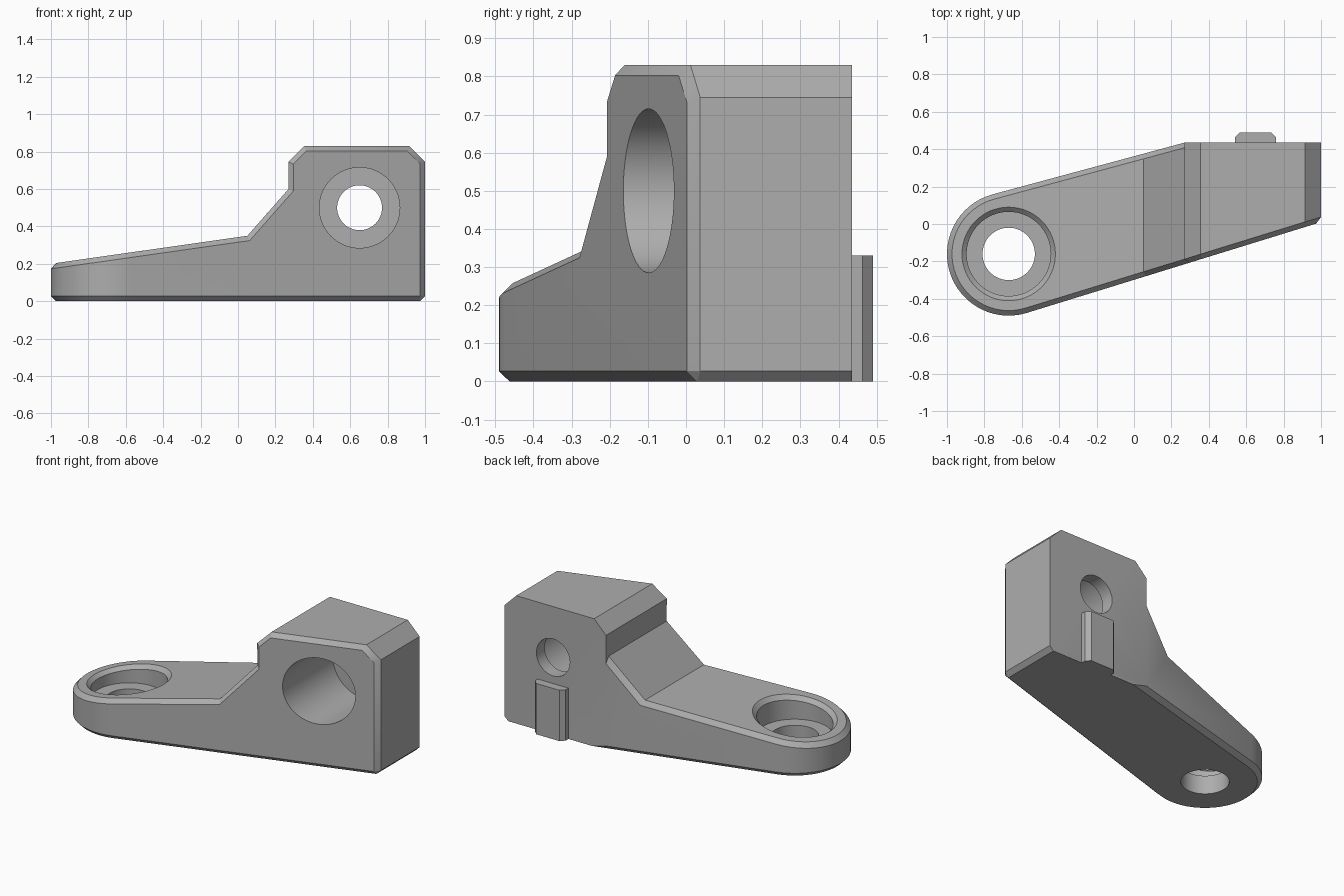
import bpy, bmesh, math
from mathutils import Matrix, Vector

cube = bpy.data.objects.get("Cube")
if cube:
    bpy.data.objects.remove(cube, do_unlink=True)

grey = bpy.data.materials.new("machined grey")
grey.use_nodes = True
grey.diffuse_color = (0.42, 0.42, 0.42, 1)
grey.node_tree.nodes["Principled BSDF"].inputs["Base Color"].default_value = (0.42, 0.42, 0.42, 1)


def add_object(name, bm):
    bmesh.ops.recalc_face_normals(bm, faces=bm.faces)
    mesh = bpy.data.meshes.new(name)
    bm.to_mesh(mesh)
    bm.free()
    mesh.materials.append(grey)
    obj = bpy.data.objects.new(name, mesh)
    bpy.context.collection.objects.link(obj)
    return obj


def prism(name, points, direction):
    """Extrude a closed outline of 3D points."""
    bm = bmesh.new()
    face = bm.faces.new([bm.verts.new(p) for p in points])
    new = bmesh.ops.extrude_face_region(bm, geom=[face])["geom"]
    bmesh.ops.translate(bm, vec=Vector(direction),
                        verts=[v for v in new if isinstance(v, bmesh.types.BMVert)])
    return add_object(name, bm)


def drill(name, radius, start, end):
    """Cylinder cutter between two points."""
    a, b = Vector(start), Vector(end)
    turn = (b - a).to_track_quat('Z', 'Y').to_matrix().to_4x4()
    bm = bmesh.new()
    bmesh.ops.create_cone(bm, cap_ends=True, segments=64, radius1=radius, radius2=radius,
                          depth=(b - a).length, matrix=Matrix.Translation((a + b) / 2) @ turn)
    return add_object(name, bm)


def combine(obj, cutter, operation):
    """Apply a boolean and discard the cutter."""
    cutter.hide_render = True
    mod = obj.modifiers.new("cut", 'BOOLEAN')
    mod.operation, mod.solver, mod.object = operation, 'EXACT', cutter
    bpy.context.view_layer.update()
    deps = bpy.context.evaluated_depsgraph_get()
    mesh = bpy.data.meshes.new_from_object(obj.evaluated_get(deps))
    obj.modifiers.clear()
    obj.data = mesh
    bpy.data.objects.remove(cutter, do_unlink=True)


def chamfer(obj, rule, size):
    bm = bmesh.new()
    bm.from_mesh(obj.data)
    bmesh.ops.remove_doubles(bm, verts=bm.verts, dist=0.0001)
    bmesh.ops.dissolve_limit(bm, angle_limit=0.01, verts=bm.verts, edges=bm.edges)
    bm.normal_update()
    edges = [e for e in bm.edges if len(e.link_faces) == 2 and rule(e)]
    bmesh.ops.bevel(bm, geom=edges, offset=size, offset_type='OFFSET', segments=1,
                    profile=0.5, affect='EDGES', clamp_overlap=False)
    bm.to_mesh(obj.data)
    bm.free()


# Plan outline: round eye end, tapered arm, square block
eye = Vector((-0.67, -0.16, 0))
R, back_y, step_x = 0.33, 0.435, 0.27
start, stop = math.radians(105.1), math.radians(287)
arc = [eye + R * Vector((math.cos(t), math.sin(t), 0))
       for t in [start + (stop - start) * i / 30 for i in range(31)]]
body = prism("bracket_body", arc + [(1, 0.01, 0), (1, back_y, 0), (step_x, back_y, 0)], (0, 0, 1.2))

# Side profile: sloping arm, ramp, step and clipped block top
side = [(-1.2, -0.2), (1.2, -0.2), (1.2, 0.545), (0.915, 0.83), (0.355, 0.83),
        (step_x, 0.745), (step_x, 0.6), (0.05, 0.35), (-1.2, 0.172)]
combine(body, prism("side_profile", [(x, -1, z) for x, z in side], (0, 2, 0)), 'INTERSECT')


# Chamfer around the front, eye and arm, but not the back of the block
def is_rim_wall(face):
    n = face.normal
    at_eye = face.calc_center_median().x < -0.5
    return abs(n.z) < 0.01 and n.y < 0.99 and (abs(n.x) < 0.99 or at_eye)


def outer_edge(e):
    if e.calc_face_angle(0) < math.radians(20):
        return False
    right_bottom = all(v.co.x > 0.99 and v.co.z < 0.01 for v in e.verts)
    return right_bottom or any(is_rim_wall(f) for f in e.link_faces)


chamfer(body, outer_edge, 0.027)

# Stepped vertical hole in the eye
combine(body, drill("eye_bore", 0.225, eye + Vector((0, 0, 0.12)), eye + Vector((0, 0, 1))), 'DIFFERENCE')
chamfer(body, lambda e: all((v.co.xy - eye.xy).length < 0.23 and v.co.z > 0.18 for v in e.verts)
        and e.calc_face_angle(0) > 0.7, 0.025)
combine(body, drill("eye_hole", 0.14, eye - Vector((0, 0, 1)), eye + Vector((0, 0, 1))), 'DIFFERENCE')

# Stepped horizontal hole in the block
combine(body, drill("block_bore", 0.215, (0.65, -1, 0.5), (0.65, 0.35, 0.5)), 'DIFFERENCE')
combine(body, drill("block_hole", 0.12, (0.65, -1, 0.5), (0.65, 1, 0.5)), 'DIFFERENCE')

# Locating tab on the back of the block
tab = [(0.54, 0.42), (0.54, 0.463), (0.567, 0.49), (0.733, 0.49), (0.76, 0.463), (0.76, 0.42)]
back_tab = prism("back_tab", [(x, y, 0) for x, y in tab], (0, 0, 0.33))

# Smooth the round walls, keep the machined edges sharp
for obj in (body, back_tab):
    bpy.ops.object.select_all(action='DESELECT')
    obj.select_set(True)
    bpy.context.view_layer.objects.active = obj
    bpy.ops.object.shade_smooth_by_angle(angle=math.radians(30))
